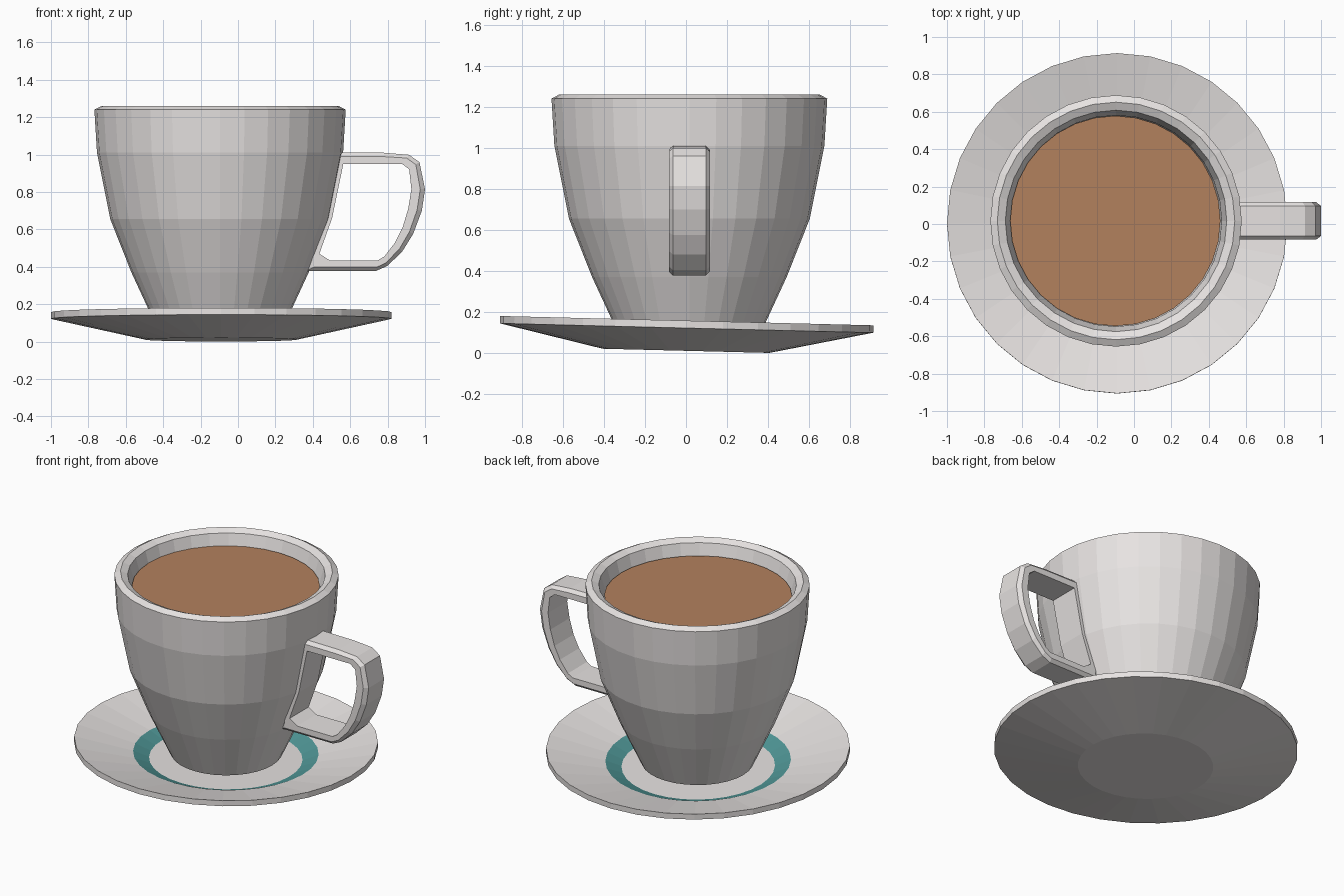
import bpy, bmesh
from math import cos, sin, tau

if "Cube" in bpy.data.objects:
    bpy.data.objects.remove(bpy.data.objects["Cube"])


def material(name, rgb):
    m = bpy.data.materials.new(name)
    m.diffuse_color = (*rgb, 1)
    m.use_nodes = True
    m.node_tree.nodes["Principled BSDF"].inputs["Base Color"].default_value = m.diffuse_color
    return m


def finish(bm, name, location=(0, 0, 0), mats=()):
    bmesh.ops.recalc_face_normals(bm, faces=bm.faces)
    me = bpy.data.meshes.new(name)
    bm.to_mesh(me)
    bm.free()
    for m in mats:
        me.materials.append(m)
    ob = bpy.data.objects.new(name, me)
    ob.location = location
    bpy.context.collection.objects.link(ob)
    return ob


def bridge(bm, a, b, mat=0):
    n = len(a)
    for i in range(n):
        f = bm.faces.new((a[i], a[(i + 1) % n], b[(i + 1) % n], b[i]))
        f.material_index = mat


def lathe(name, profile, location, mats=(), colour_band=None, sides=32):
    """Spin a (radius, z) profile and cap both ends with flat discs."""
    bm = bmesh.new()
    rings = [[bm.verts.new((r * cos(tau * i / sides), r * sin(tau * i / sides), z))
              for i in range(sides)] for r, z in profile]
    for k in range(len(rings) - 1):
        bridge(bm, rings[k], rings[k + 1], int(k == colour_band))
    bm.faces.new(rings[0])
    if len(rings) > 1:
        bm.faces.new(rings[-1])
    return finish(bm, name, location, mats)


CX, CY = -0.096, 0.0165
ceramic = material("ceramic", (0.8, 0.77, 0.76))
teal = material("teal_glaze", (0.08, 0.31, 0.31))
brown = material("coffee_brown", (0.45, 0.22, 0.11))

# Saucer, slightly tilted, with a teal ring around the well
saucer = lathe("saucer",
               [(0.406, 0.011), (0.91, 0.122), (0.91, 0.158),
                (0.556, 0.072), (0.46, 0.034)],
               (-0.09, 0, 0), (ceramic, teal), colour_band=3)
saucer.rotation_euler.x = -0.025

# Cup: outside wall, bevelled rim, inside wall
lathe("cup",
      [(0.335, 0.07), (0.474, 0.37), (0.587, 0.655), (0.658, 1.01),
       (0.672, 1.24), (0.635, 1.26), (0.592, 1.24), (0.565, 1.14),
       (0.56, 0.98), (0.50, 0.655), (0.39, 0.37), (0.27, 0.13)],
      (CX, CY, 0), (ceramic,))

# Coffee surface
lathe("coffee", [(0.562, 1.168)], (CX - 0.004, CY, 0), (brown,))

# Handle: closed loop of (outer x, z, inner x, z) stations
stations = [
    (0.52, 1.013, 0.563, 0.95), (0.78, 1.010, 0.78, 0.95),
    (0.914, 0.999, 0.877, 0.95), (0.970, 0.960, 0.915, 0.922),
    (1.0, 0.815, 0.927, 0.815), (0.983, 0.70, 0.91, 0.71),
    (0.936, 0.575, 0.88, 0.61), (0.877, 0.48, 0.84, 0.53),
    (0.797, 0.404, 0.782, 0.455), (0.738, 0.378, 0.748, 0.435),
    (0.36, 0.378, 0.49, 0.435), (0.37, 0.47, 0.435, 0.47),
    (0.45, 0.66, 0.503, 0.66)]
# Cross-section: (half-width side, fraction from inner to outer edge)
section = [(-0.1, 0), (-0.1, 0.65), (-0.08, 1), (0.08, 1), (0.1, 0.65), (0.1, 0)]
bm = bmesh.new()
loops = [[bm.verts.new((ix + (ox - ix) * t, y, iz + (oz - iz) * t))
          for y, t in section] for ox, oz, ix, iz in stations]
for k, ring in enumerate(loops):
    bridge(bm, ring, loops[(k + 1) % len(loops)])
finish(bm, "handle", (0, CY, 0), (ceramic,))
